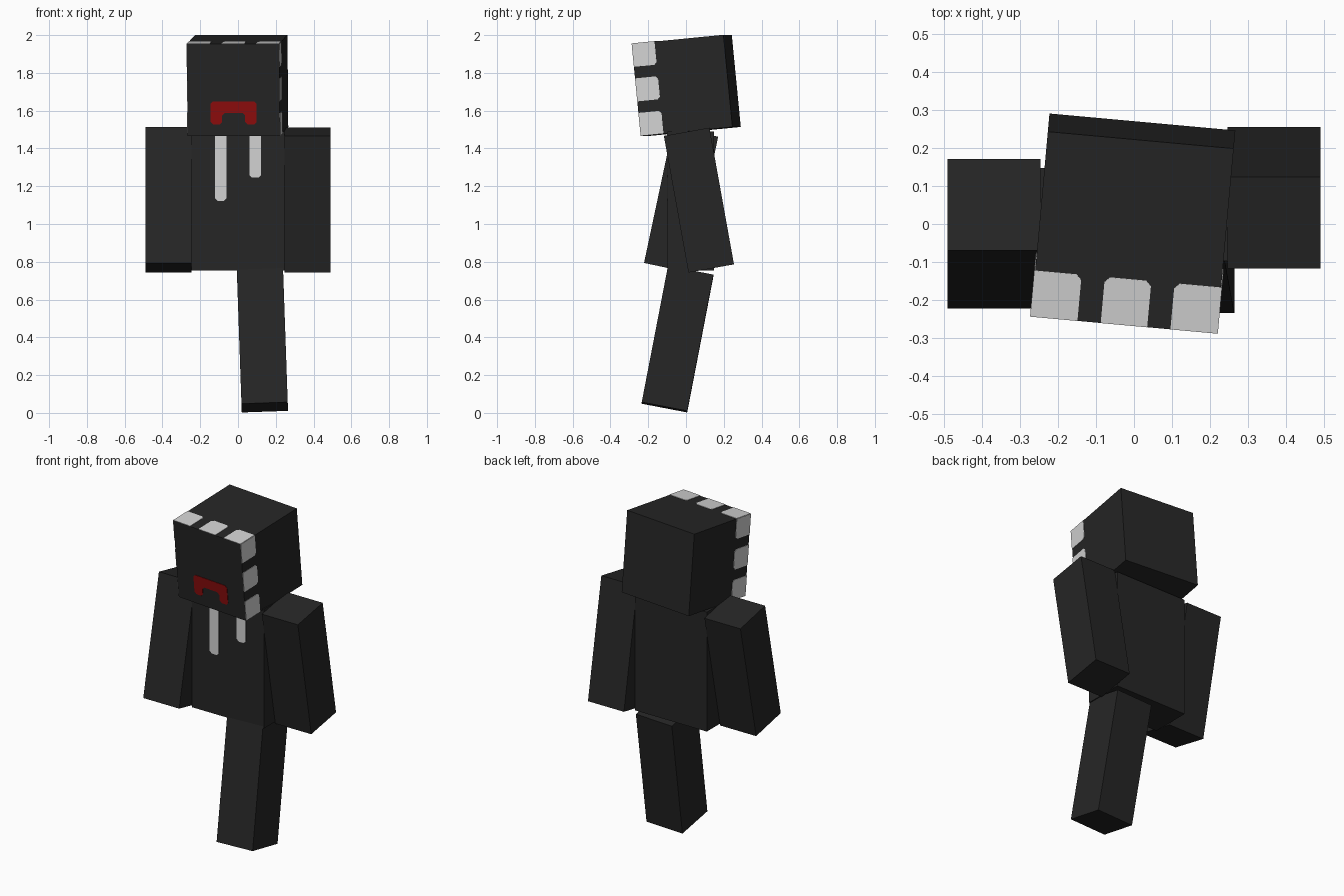
import bpy, bmesh
from math import radians
from mathutils import Matrix, Vector, Euler

U = 0.06125        # one modelling unit; the head is 8 units wide
THICK = 0.04       # painted plate thickness, in units
BODY_Y, HIP_Z = 0.025, 0.755
NECK_Z = HIP_Z + 12 * U

if "Cube" in bpy.data.objects:
    bpy.data.objects.remove(bpy.data.objects["Cube"])


def material(name, rgb):
    m = bpy.data.materials.new(name)
    m.use_nodes = True
    m.diffuse_color = (*rgb, 1)
    m.node_tree.nodes["Principled BSDF"].inputs["Base Color"].default_value = (*rgb, 1)
    return m


charcoal = material("charcoal", (0.019, 0.019, 0.019))
pale_grey = material("pale grey", (0.65, 0.65, 0.65))
dark_red = material("dark red", (0.28, 0.004, 0.004))


def joint(x, y, z, pitch=0, roll=0, yaw=0):
    """Frame at a pivot, measured in units from there on."""
    rot = Euler([radians(a) for a in (pitch, roll, yaw)]).to_matrix().to_4x4()
    return Matrix.Translation((x, y, z)) @ rot @ Matrix.Scale(U, 4)


def finish(name, bm, frame, mat):
    bm.transform(frame)
    bmesh.ops.recalc_face_normals(bm, faces=bm.faces)
    mesh = bpy.data.meshes.new(name)
    bm.to_mesh(mesh)
    bm.free()
    mesh.materials.append(mat)
    bpy.context.collection.objects.link(bpy.data.objects.new(name, mesh))


def box(name, size, centre_z, frame):
    bm = bmesh.new()
    bmesh.ops.create_cube(bm, size=1)
    bm.transform(Matrix.Translation((0, 0, centre_z)) @ Matrix.Diagonal((*size, 1)))
    finish(name, bm, frame, charcoal)


def plate(name, outline, face, frame, mat, cut=0.22):
    """Thin plate on a face; outline is (a, b, clipped) corners."""
    pts = []
    for i, (a, b, clipped) in enumerate(outline):
        p = Vector((a, b, 0))
        if clipped:
            for q in (outline[i - 1], outline[(i + 1) % len(outline)]):
                pts.append(p + (Vector((q[0], q[1], 0)) - p).normalized() * cut)
        else:
            pts.append(p)
    bm = bmesh.new()
    base = bm.faces.new([bm.verts.new(p) for p in pts])
    top = bmesh.ops.extrude_face_region(bm, geom=[base], use_keep_orig=True)["geom"]
    bmesh.ops.translate(bm, vec=(0, 0, THICK),
                        verts=[v for v in top if isinstance(v, bmesh.types.BMVert)])
    finish(name, bm, frame @ face, mat)


def face_frame(origin, a, b, out):
    m = Matrix((a, b, out)).transposed().to_4x4()
    m.translation = origin
    return m


X, Y, Z = Vector((1, 0, 0)), Vector((0, 1, 0)), Vector((0, 0, 1))

# Body and limbs, each hung from its joint
torso = joint(0, BODY_Y, NECK_Z)
box("torso", (8, 4, 12), -6, torso)
box("left_arm", (4, 4, 12), -4, joint(6 * U, BODY_Y, NECK_Z - 2 * U, pitch=10.2))
box("right_arm", (4, 4, 12), -4, joint(-6 * U, BODY_Y, NECK_Z - 2 * U, pitch=-12))
box("left_leg", (4, 4, 12), -6, joint(1.9 * U, BODY_Y, HIP_Z - 0.004, pitch=-10.9, roll=-2))

# Head, nodding and turned slightly
head = joint(0, BODY_Y, NECK_Z, pitch=5.6, yaw=-5.2)
box("head", (8, 8, 8), 4, head)

# Pale drips down the chest
chest = face_frame(-2 * Y, X, Z, -Y)
for side, left, length in (("right", -2, 6), ("left", 1, 4)):
    plate(side + "_drip", [(left, 0, False), (left, -length, True),
                           (left + 1, -length, True), (left + 1, 0, False)],
          chest, torso, pale_grey)

# Frowning mouth
half = [(2, 3), (2, 1), (1, 1), (1, 2)]
mouth = [(a, b, True) for a, b in half] + [(-a, b, True) for a, b in reversed(half)]
plate("mouth", mouth, face_frame(-4 * Y, X, Z, -Y), head, dark_red)

# Teeth wrapping back from the front edge over the top and both sides
faces = {
    "top": face_frame(Vector((-4, -4, 8)), Y, X, Z),
    "left": face_frame(Vector((4, -4, 0)), Y, Z, X),
    "right": face_frame(Vector((-4, -4, 0)), Y, Z, -X),
}
for side, face in faces.items():
    for i, start in enumerate((0, 3, 6)):
        end = start + 2
        plate(f"{side}_tooth_{i + 1}",
              [(0, start, False), (2, start, start > 0), (2, end, end < 8), (0, end, False)],
              face, head, pale_grey)
